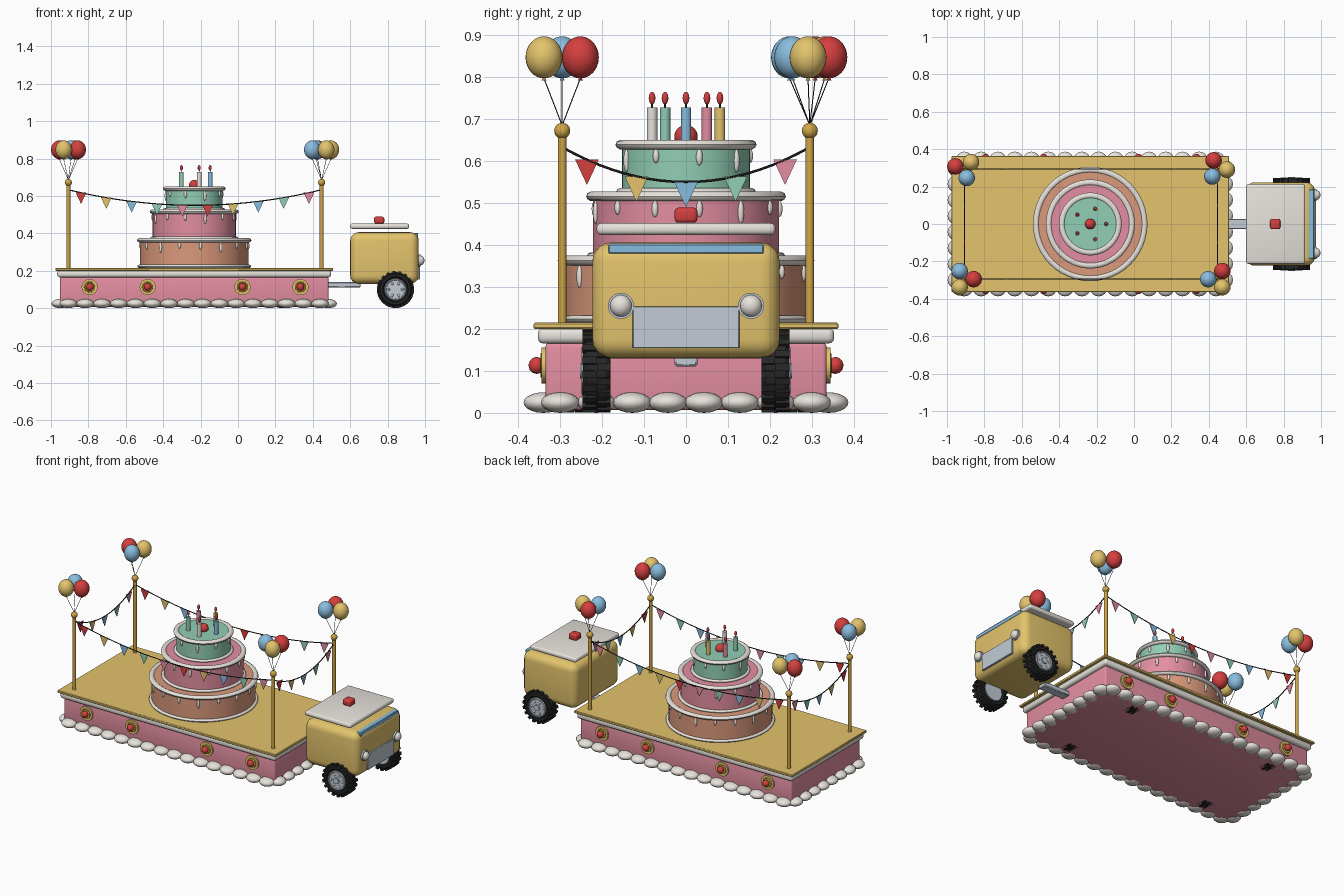
import bpy, bmesh, math
from math import pi, cos, sin, radians
from mathutils import Matrix, Vector

if "Cube" in bpy.data.objects:
    bpy.data.objects.remove(bpy.data.objects["Cube"])

def mat(name, *c):
    m = bpy.data.materials.new(name)
    m.diffuse_color = (*c, 1)
    m.use_nodes = True
    m.node_tree.nodes["Principled BSDF"].inputs["Base Color"].default_value = m.diffuse_color
    return m

PINK = mat("pink", .77, .27, .36)
YELLOW = mat("yellow", .77, .55, .15)
GOLD = mat("dark_gold", .62, .38, .06)
WHITE = mat("cream_white", .81, .77, .72)
RED = mat("red", .66, .05, .05)
BLUE = mat("blue", .25, .51, .74)
MINT = mat("mint", .29, .62, .47)
PEACH = mat("peach", .71, .32, .2)
BLACK = mat("black", .02, .02, .02)
SILVER = mat("silver", .54, .6, .67)

T = Matrix.Translation
def S(x, y, z): return Matrix.Diagonal((x, y, z, 1))
RX = Matrix.Rotation(pi / 2, 4, 'X')

class Part:
    """One named, single-colour object collected from primitives."""
    def __init__(self, name, m):
        self.name, self.m, self.bm = name, m, bmesh.new()
    def box(self, c, d, rot=Matrix(), bev=0, seg=3):
        r = bmesh.ops.create_cube(self.bm, size=1, matrix=T(c) @ rot @ S(*d))
        if bev:
            es = list({e for v in r['verts'] for e in v.link_edges})
            bmesh.ops.bevel(self.bm, geom=es, offset=bev, segments=seg, profile=.5, affect='EDGES')
        return self
    def ball(self, c, r, u=20, v=12):
        bmesh.ops.create_uvsphere(self.bm, u_segments=u, v_segments=v, radius=1, matrix=T(c) @ S(*r))
        return self
    def cyl(self, c, r, h, rot=Matrix(), n=24, r2=None):
        bmesh.ops.create_cone(self.bm, cap_ends=True, segments=n, radius1=r,
                              radius2=r if r2 is None else r2, depth=h, matrix=T(c) @ rot)
        return self
    def rod(self, a, b, r, n=6):
        a, b = Vector(a), Vector(b)
        q = (b - a).to_track_quat('Z', 'Y').to_matrix().to_4x4()
        return self.cyl((a + b) / 2, r, (b - a).length, q, n)
    def ring(self, c, R, r, rz, rot=Matrix(), n=48, k=10):
        m = T(c) @ rot
        g = [[self.bm.verts.new(m @ Vector(((R + r * cos(b)) * cos(a), (R + r * cos(b)) * sin(a), rz * sin(b))))
              for b in [2 * pi * j / k for j in range(k)]] for a in [2 * pi * i / n for i in range(n)]]
        for i in range(n):
            for j in range(k):
                self.bm.faces.new((g[i][j], g[(i + 1) % n][j], g[(i + 1) % n][(j + 1) % k], g[i][(j + 1) % k]))
        return self
    def done(self, angle=40):
        bmesh.ops.recalc_face_normals(self.bm, faces=self.bm.faces)
        me = bpy.data.meshes.new(self.name)
        self.bm.to_mesh(me)
        self.bm.free()
        me.materials.append(self.m)
        o = bpy.data.objects.new(self.name, me)
        bpy.context.collection.objects.link(o)
        bpy.ops.object.select_all(action='DESELECT')
        o.select_set(True)
        bpy.context.view_layer.objects.active = o
        bpy.ops.object.shade_smooth_by_angle(angle=radians(angle))

CX = -.234   # centre of the float and cake

# Float body, trim and deck
Part("float_body", PINK).box((CX, 0, .087), (1.435, .67, .16), bev=.01).done()
Part("float_trim", WHITE).box((CX, 0, .184), (1.465, .706, .038), bev=.014).done()
Part("float_deck", YELLOW).box((CX, 0, .2075), (1.485, .726, .015), bev=.003, seg=1).done()

# Icing puffs around the bottom edge
p = Part("icing_puffs", WHITE)
for s in (-1, 1):
    for i in range(16):
        p.ball((CX + (i - 7.5) * .0897, s * .34, .0245), (.047, .047, .0245), 16, 10)
    for i in range(8):
        p.ball((CX + s * .717, (i - 3.5) * .0855, .0245), (.046, .046, .0245), 16, 10)
p.done()

# Side medallions
disc, gem = Part("medallion_discs", YELLOW), Part("medallion_gems", RED)
rim = Part("medallion_rims", GOLD)
for s in (-1, 1):
    for x in (-.793, -.483, .024, .334):
        disc.cyl((x, s * .338, .113), .043, .012, RX)
        rim.ring((x, s * .343, .113), .026, .004, .004, RX, 24, 8)
        gem.ball((x, s * .356, .113), (.02, .019, .02))
disc.done(); rim.done(); gem.done()

# Cake tiers: colour, radius, bottom, top, drips
for name, m, r, z0, z1, n in (("bottom", PEACH, .29, .215, .37, 16),
                              ("middle", PINK, .222, .365, .523, 13),
                              ("top", MINT, .152, .518, .646, 9)):
    Part(f"cake_{name}_tier", m).cyl((CX, 0, (z0 + z1) / 2), r, z1 - z0, n=64).done()
    ic = Part(f"cake_{name}_icing", WHITE)
    ic.ring((CX, 0, z1 - .007), r, .016, .012)
    ic.ring((CX, 0, z0 + .009), r + .002, .012, .009)
    for i in range(n):
        a = 2 * pi * (i + .3) / n
        h = (.02, .028, .017)[i % 3]
        ic.ball((CX + r * cos(a), r * sin(a), z1 - .017 - h), (.008, .008, h), 10, 8)
    ic.done()

# Cherry and candles
Part("cherry", RED).ball((CX, 0, .658), (.028, .028, .028)).done()
flame, wick = Part("candle_flames", RED), Part("candle_wicks", BLACK)
for i, m in enumerate((BLUE, YELLOW, PINK, MINT, WHITE)):
    a = 2 * pi * i / 5
    x, y = CX + .085 * cos(a), .085 * sin(a)
    Part(f"candle_{i + 1}", m).cyl((x, y, .686), .0125, .082, n=16).done()
    wick.cyl((x, y, .732), .002, .014, n=6)
    flame.ball((x, y, .75), (.008, .008, .015), 12, 8)
flame.done(); wick.done()

# Corner poles with balloons; angle is that of the red balloon
X0, X1, Y = -.907, .447, .295
poles, strings = Part("corner_poles", GOLD), Part("balloon_strings", BLACK)
balloons = [Part("red_balloons", RED), Part("blue_balloons", BLUE), Part("yellow_balloons", YELLOW)]
for x, y, a0 in ((X0, -Y, 0), (X0, Y, 165), (X1, -Y, 60), (X1, Y, 115)):
    poles.cyl((x, y, .437), .0105, .45, n=16).ball((x, y, .672), (.019, .019, .019))
    for k, b in enumerate(balloons):
        a = radians(a0 + 120 * k)
        bx, by = x + .05 * cos(a), y + .05 * sin(a)
        b.ball((bx, by, .847), (.044, .044, .05), 24, 16)
        b.cyl((bx, by, .796), .006, .008, n=8, r2=.002)
        strings.rod((x, y, .685), (bx, by, .797), .0013, 5)
poles.done(); strings.done()
for b in balloons:
    b.done()

# Sagging bunting between the poles
rope = Part("bunting_rope", BLACK)
flags = [Part(f"{n}_flags", m) for n, m in
         (("red", RED), ("yellow", YELLOW), ("blue", BLUE), ("mint", MINT), ("pink", PINK))]
def on_rope(a, b, t):
    v = Vector(a).lerp(Vector(b), t)
    v.z = .633 - 4 * .083 * t * (1 - t)
    return v
for a, b, n in (((X0, -Y, 0), (X1, -Y, 0), 10), ((X0, Y, 0), (X1, Y, 0), 10),
                ((X0, -Y, 0), (X0, Y, 0), 5), ((X1, -Y, 0), (X1, Y, 0), 5)):
    d = (Vector(b) - Vector(a)).normalized()
    w = Vector((-d.y, d.x, 0)) * .002
    for i in range(20):
        rope.rod(on_rope(a, b, i / 20), on_rope(a, b, (i + 1) / 20), .003)
    for i in range(n):
        c = on_rope(a, b, (i + .5) / n)
        bm = flags[i % 5].bm
        tri = (c - d * .028, c + d * .028, c - Vector((0, 0, .06)))
        f, g = [[bm.verts.new(q + k * w) for q in tri] for k in (-1, 1)]
        bm.faces.new(f); bm.faces.new(g[::-1])
        for j in range(3):
            bm.faces.new((f[j], f[j - 1], g[j - 1], g[j]))
rope.done()
for f in flags:
    f.done()

# Tow bar and cab
Part("tow_bar", SILVER).box((.555, 0, .125), (.2, .054, .028), bev=.004, seg=1).done()
Part("cab_body", YELLOW).box((.783, 0, .268), (.366, .446, .276), bev=.045, seg=5).done()
Part("cab_roof", WHITE).box((.757, 0, .438), (.315, .426, .028), bev=.011).done()
Part("roof_beacon", RED).box((.755, 0, .471), (.054, .054, .036), bev=.009).done()
Part("windscreen", BLUE).box((.948, 0, .391), (.03, .37, .024), bev=.003, seg=1).done()
Part("grille", SILVER).box((.966, 0, .204), (.014, .254, .1), bev=.002, seg=1).done()
lamp, bezel = Part("headlights", WHITE), Part("headlight_rims", SILVER)
RY = Matrix.Rotation(pi / 2, 4, 'Y')
for s in (-1, 1):
    bezel.cyl((.968, s * .155, .255), .031, .016, RY)
    lamp.ball((.975, s * .155, .255), (.022, .026, .026))
bezel.done(); lamp.done()

# Wheels: cab pair plus four mostly hidden under the float
tyres, hubs, bolts = Part("tyres", BLACK), Part("wheel_hubs", SILVER), Part("hub_bolts", WHITE)
def wheel(x, s, y, r):
    c = Vector((x, s * y, r))
    tyres.cyl(c, r * .93, .05, RX, 32)
    tyres.ring(c, r * .75, r * .19, .034, RX, 32, 10)
    for i in range(18):
        for k in (-1, 1):
            a = 2 * pi * (i + .25 * k) / 18
            rot = Matrix.Rotation(-a, 4, 'Y')
            tyres.box(c + Vector((cos(a) * r * .93, k * .017, sin(a) * r * .93)), (r * .12, .033, r * .17), rot)
    hubs.cyl(c, r * .58, .062, RX)
    hubs.ring(c + Vector((0, s * .031, 0)), r * .54, r * .05, .005, RX, 24, 8)
    hubs.cyl(c + Vector((0, s * .033, 0)), r * .18, .012, RX, 16)
    for i in range(6):
        a = pi * i / 3
        bolts.ball(c + Vector((cos(a) * r * .36, s * .031, sin(a) * r * .36)), (r * .07, .005, r * .07), 8, 6)
for s in (-1, 1):
    wheel(.842, s, .213, .1)
    for x in (.235, -.725):
        wheel(x, s, .265, .085)
tyres.done(); hubs.done(); bolts.done()
